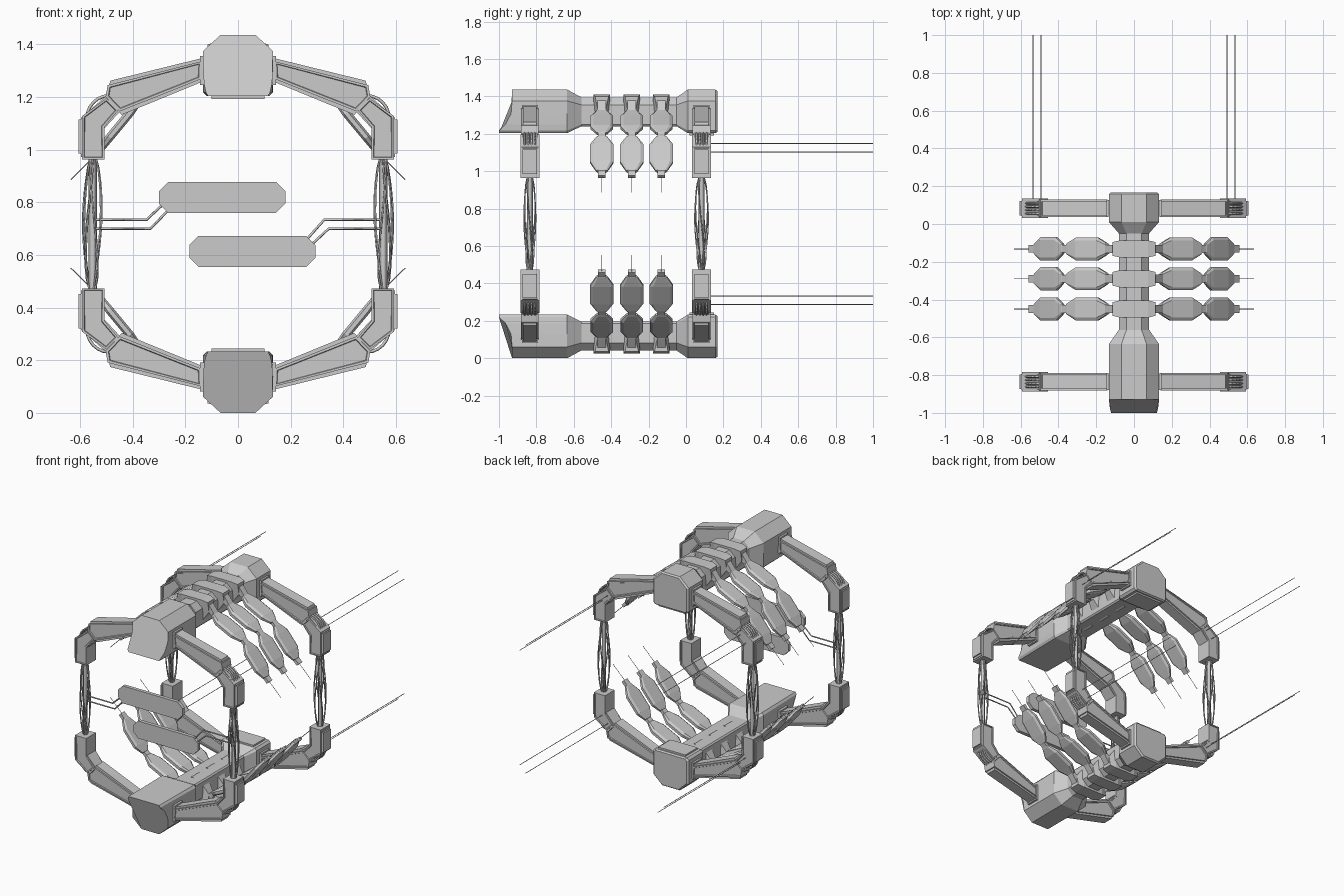
import bpy, bmesh, math
from mathutils import Vector

MID = 0.718                     # height of the horizontal mirror plane
FRAMES = {"front": -0.835, "back": 0.083}
RIBS = (-0.45, -0.29, -0.132)

if "Cube" in bpy.data.objects:
    bpy.data.objects.remove(bpy.data.objects["Cube"], do_unlink=True)

grey = bpy.data.materials.new("plain_grey")
grey.use_nodes = True
grey.diffuse_color = (0.6, 0.6, 0.6, 1)
grey.node_tree.nodes["Principled BSDF"].inputs["Base Color"].default_value = (0.6, 0.6, 0.6, 1)


def place(name, data, mirror):
    """Link an object on the mirror plane and mirror it along the given axes."""
    data.materials.append(grey)
    ob = bpy.data.objects.new(name, data)
    ob.location.z = MID
    bpy.context.collection.objects.link(ob)
    if mirror:
        mod = ob.modifiers.new("mirror", 'MIRROR')
        mod.use_axis = ("x" in mirror, False, "z" in mirror)
        mod.use_mirror_merge = False
    return ob


def finish(name, bm, mirror):
    bmesh.ops.translate(bm, verts=bm.verts, vec=(0, 0, -MID))
    me = bpy.data.meshes.new(name)
    bm.to_mesh(me)
    bm.free()
    return place(name, me, mirror)


def loft(name, rings, mirror):
    """Skin a list of equal-length point rings and cap both ends."""
    bm = bmesh.new()
    loops = [[bm.verts.new(p) for p in ring] for ring in rings]
    n = len(loops[0])
    for a, b in zip(loops, loops[1:]):
        for i in range(n):
            j = (i + 1) % n
            bm.faces.new((a[i], a[j], b[j], b[i]))
    for end in (loops[0], loops[-1]):
        bm.faces.new(end)
    bmesh.ops.recalc_face_normals(bm, faces=bm.faces)
    return finish(name, bm, mirror)


def plate(name, outline, y, half, mirror="xz", groove=0):
    """Extrude an x-z outline along y, with an optional panel groove on both caps."""
    bm = bmesh.new()
    a, b = [[bm.verts.new((x, y + s * half, z)) for x, z in outline] for s in (-1, 1)]
    n = len(outline)
    caps = [bm.faces.new(a), bm.faces.new(b)]
    for i in range(n):
        j = (i + 1) % n
        bm.faces.new((a[i], a[j], b[j], b[i]))
    bmesh.ops.recalc_face_normals(bm, faces=bm.faces)
    if groove:
        for cap in caps:
            bmesh.ops.inset_region(bm, faces=[cap], thickness=groove, depth=0)
            bmesh.ops.inset_region(bm, faces=[cap], thickness=0.003, depth=-0.006)
    return finish(name, bm, mirror)


def box(name, x, y, z, mirror="xz"):
    return plate(name, [(x[0], z[0]), (x[1], z[0]), (x[1], z[1]), (x[0], z[1])],
                 sum(y) / 2, (y[1] - y[0]) / 2, mirror)


def tubes(name, paths, radius, mirror):
    cu = bpy.data.curves.new(name, 'CURVE')
    cu.dimensions = '3D'
    cu.bevel_depth = radius
    cu.bevel_resolution = 0
    cu.use_fill_caps = True
    for path in paths:
        sp = cu.splines.new('POLY')
        sp.points.add(len(path) - 1)
        for pt, (x, y, z) in zip(sp.points, path):
            pt.co = (x, y, z - MID, 1)
    return place(name, cu, mirror)


# Spine beams: eight-sided section, swollen at both ends, with a flared front lip
def section(y, w, top, bottom, lip=False):
    h = top - bottom
    levels = [(0.5, 1, 0), (1, 0.74, 0), (1, 0.45, -0.005), (0.98, 0.2, -0.035),
              (0.92, 0.06, -0.07), (0.86, 0, -0.07)] if lip else \
             [(0.5, 1, 0), (1, 0.74, 0), (1, 0.45, 0), (1, 0.2, 0), (1, 0.06, 0), (0.9, 0, 0)]
    right = [(k * w, y + d, bottom + f * h) for k, f, d in levels]
    return right + [(-x, yy, z) for x, yy, z in reversed(right)]


big, slim = (0.132, 1.436, 1.203), (0.08, 1.395, 1.24)
loft("spine_beam", [section(-0.93, *big, lip=True), section(-0.635, *big),
                    section(-0.56, *slim), section(-0.05, *slim),
                    section(0.01, *big), section(0.158, *big),
                    section(0.168, 0.122, 1.428, 1.21)], "z")
box("beam_underplate", (-0.1, 0.1), (0.02, 0.15), (1.192, 1.21), "z")

# Ribs: collar on the beam, then a flat blade of two paddles ending in a needle
# blade stations: x, z, half width, half thickness
BLADE = [(0.10, 1.365, .022, .02), (0.14, 1.322, .022, .014), (0.145, 1.316, .032, .014),
         (0.19, 1.288, .06, .018), (0.305, 1.232, .06, .018), (0.352, 1.203, .03, .012),
         (0.356, 1.20, .02, .01), (0.375, 1.183, .02, .01), (0.378, 1.18, .03, .012),
         (0.41, 1.14, .062, .016), (0.488, 1.046, .062, .016), (0.522, 1.0, .03, .012),
         (0.525, 0.996, .02, .01), (0.55, 0.97, .02, .01)]
for n, y in enumerate(RIBS, 1):
    loft(f"rib_collar_{n}", [[(x, y + sy * w, z) for sy, w, z in
                              ((-1, wt, zt), (1, wt, zt), (1, wb, zb), (-1, wb, zb))]
                             for x, wt, wb, zt, zb in
                             ((0, .045, .04, 1.41, 1.235), (0.075, .045, .035, 1.41, 1.27),
                              (0.115, .036, .022, 1.40, 1.33))], "xz")
    rings = []
    for i, (x, z, w, t) in enumerate(BLADE):
        p, q = BLADE[max(i - 1, 0)], BLADE[min(i + 1, len(BLADE) - 1)]
        d = Vector((q[0] - p[0], q[1] - p[1])).normalized()
        nx, nz = -d.y * t, d.x * t
        edge = 0.5 if w > 0.025 else 1
        rings.append([(x + a * nx, y + b * w, z + a * nz) for a, b in
                      ((1, -.75), (1, .75), (edge, 1), (-edge, 1),
                       (-1, .75), (-1, -.75), (-edge, -1), (edge, -1))])
    loft(f"rib_blade_{n}", rings, "xz")
    tubes(f"rib_needle_{n}", [[(0.545, y, 0.975), (0.635, y, 0.886)]], 0.002, "xz")

# Ring frames: arm, elbow, hoses and strand bundle, repeated front and back
ARM_CORE = [(0.135, 1.348), (0.485, 1.262), (0.5, 1.205), (0.442, 1.132), (0.135, 1.258)]
ARM_COVER = [(0.14, 1.335), (0.495, 1.245), (0.503, 1.2), (0.45, 1.145), (0.14, 1.268)]
ELBOW_CORE = [(0.513, 0.972), (0.597, 0.972), (0.597, 1.12), (0.5, 1.205),
              (0.448, 1.145), (0.513, 1.075)]
ELBOW_COVER = [(0.508, 0.963), (0.592, 0.963), (0.592, 1.128), (0.5, 1.195),
               (0.455, 1.15), (0.508, 1.085)]
for side, y in FRAMES.items():
    plate(f"{side}_arm_core", ARM_CORE, y, 0.037)
    plate(f"{side}_arm_cover", ARM_COVER, y, 0.047, groove=0.011)
    box(f"{side}_arm_root", (0.12, 0.145), (y - 0.043, y + 0.043), (1.245, 1.355))
    plate(f"{side}_elbow_core", ELBOW_CORE, y, 0.04)
    plate(f"{side}_elbow_cover", ELBOW_COVER, y, 0.051, groove=0.009)
    box(f"{side}_elbow_slab", (0.585, 0.606), (y - 0.038, y + 0.038), (0.985, 1.115))

    # Hoses bridging the outside of the elbow
    hoses = []
    for off in (-0.027, -0.009, 0.009, 0.027):
        hoses.append([(0.49 + 0.085 * math.sin(a), y + off, 1.115 + 0.09 * math.cos(a))
                      for a in (math.radians(15 * k) for k in range(7))])
    tubes(f"{side}_elbow_hoses", hoses, 0.006, "xz")

    # Upright bundle: straight rod wrapped in bowed strands
    tubes(f"{side}_upright_rod", [[(0.552, y, 0.46), (0.552, y, 0.98)]], 0.016, "x")
    bow = 0.019 if side == "front" else 0.024
    strands = []
    for k in range(7):
        path = []
        for i in range(13):
            t = i / 12
            r = 0.013 + bow * abs(math.sin(math.pi * t)) ** 0.6
            a = math.tau * k / 7 + 1.6 * (t - 0.5) * (1 if k % 2 else -1)
            path.append((0.552 + r * math.cos(a), y + r * math.sin(a), 0.47 + 0.5 * t))
        strands.append(path)
    tubes(f"{side}_upright_strands", strands, 0.004, "x")

# Long thin wires trailing from the back elbows
tubes("trailing_wires", [[(x, FRAMES["back"], z), (x, 1.0, z)]
                         for x, z in ((0.535, 1.103), (0.492, 1.148))], 0.0025, "xz")


# Floating chamfered panels held by twin pipes from the front uprights
def panel_outline(x0, x1, z0, z1, c=0.035):
    return [(x0 + c, z0), (x1 - c, z0), (x1, z0 + c), (x1, z1 - c),
            (x1 - c, z1), (x0 + c, z1), (x0, z1 - c), (x0, z0 + c)]


yf = FRAMES["front"]
plate("upper_panel", panel_outline(-0.30, 0.18, 0.76, 0.877), yf, 0.012, "")
plate("lower_panel", panel_outline(-0.185, 0.295, 0.555, 0.672), yf, 0.012, "")
for name, s, bends in (
        ("upper", -1, (((0.285, 0.792), (0.347, 0.734)), ((0.265, 0.77), (0.332, 0.7)))),
        ("lower", 1, (((0.262, 0.66), (0.328, 0.734)), ((0.28, 0.64), (0.345, 0.7))))):
    tubes(f"{name}_panel_pipes", [[(s * x, yf, z) for x, z in (a, b, (0.545, b[1]))]
                                  for a, b in bends], 0.005, "")
